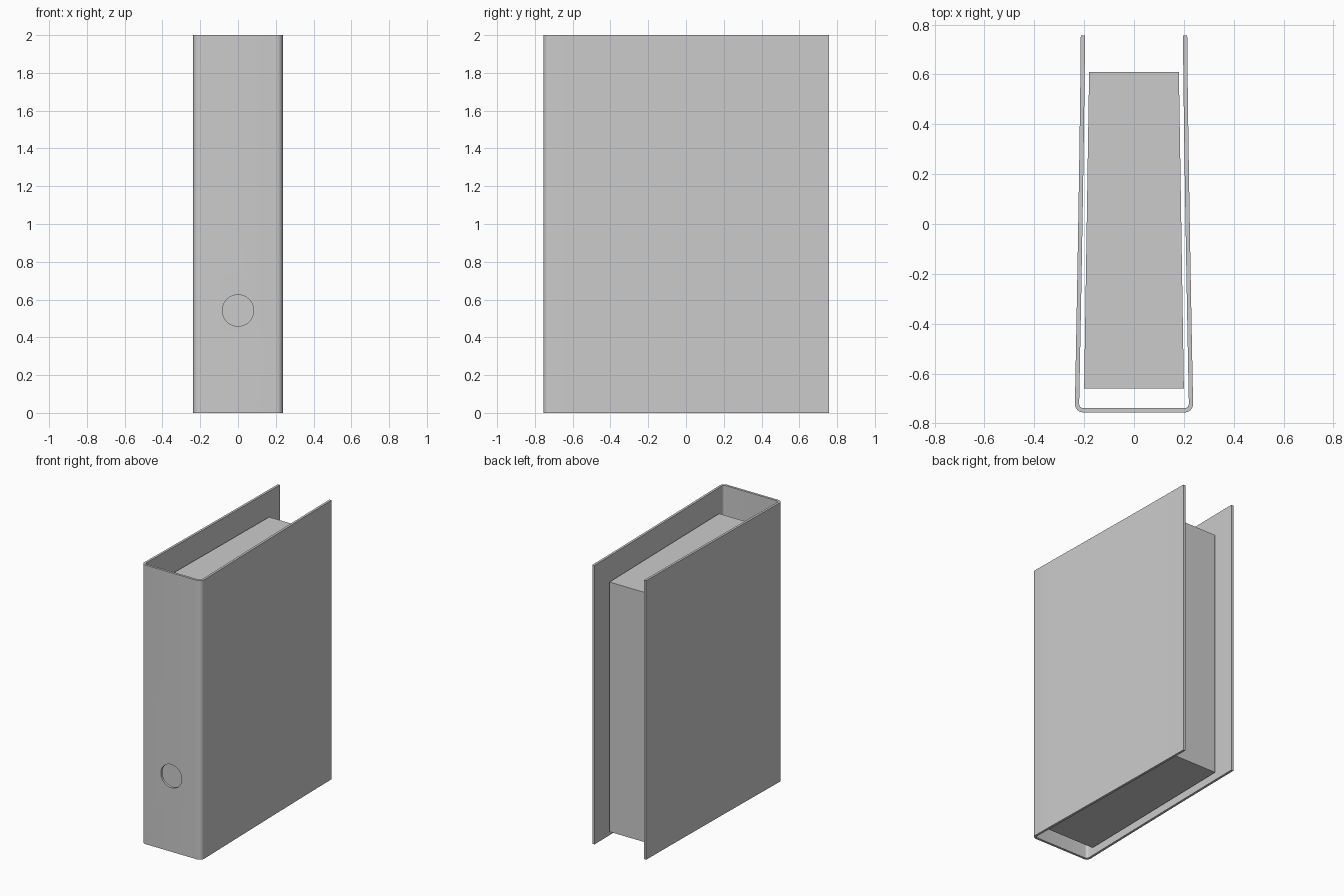
import bpy, bmesh
from math import sin, cos, pi

if "Cube" in bpy.data.objects:
    bpy.data.objects.remove(bpy.data.objects["Cube"])

THICK = 0.017


def add_object(name, bm):
    bmesh.ops.recalc_face_normals(bm, faces=bm.faces[:])
    mesh = bpy.data.meshes.new(name)
    bm.to_mesh(mesh)
    bm.free()
    obj = bpy.data.objects.new(name, mesh)
    bpy.context.collection.objects.link(obj)
    return obj


# Cover: half of the U-shaped centreline, mirrored, then raised and thickened
spine_y, back_y, corner, front_x = -0.747, 0.756, 0.025, 0.2285
half = []
steps = 12
for i in range(steps + 1):
    s = i / steps
    half.append((0.205 + (front_x - 0.205) * s ** 1.25,
                 back_y + (spine_y + corner - back_y) * s))
for i in range(1, 7):
    a = i / 6 * pi / 2
    half.append((front_x - corner + corner * cos(a),
                 spine_y + corner - corner * sin(a)))
path = half + [(-x, y) for x, y in reversed(half)]

bm = bmesh.new()
low = [bm.verts.new((x, y, 0)) for x, y in path]
high = [bm.verts.new((x, y, 2)) for x, y in path]
for i in range(len(path) - 1):
    bm.faces.new((low[i], low[i + 1], high[i + 1], high[i]))
cover = add_object("binder_cover", bm)
solid = cover.modifiers.new("thickness", 'SOLIDIFY')
solid.thickness = THICK
solid.offset = 0
solid.use_even_offset = True

# Finger hole through the spine
bpy.ops.mesh.primitive_cylinder_add(vertices=48, radius=0.083, depth=0.1,
                                    location=(0, spine_y, 0.542),
                                    rotation=(pi / 2, 0, 0))
cutter = bpy.context.object
cutter.name = "finger_hole_cutter"
cutter.hide_render = True
cut = cover.modifiers.new("finger_hole", 'BOOLEAN')
cut.operation = 'DIFFERENCE'
cut.solver = 'EXACT'
cut.object = cutter

bpy.ops.object.select_all(action='DESELECT')
cover.select_set(True)
bpy.context.view_layer.objects.active = cover
bpy.ops.object.convert(target='MESH')
bpy.ops.object.shade_smooth_by_angle(angle=pi / 6)
bpy.data.objects.remove(cutter, do_unlink=True)

# Paper block: tapered towards the open side
bm = bmesh.new()
outline = [(-0.2, -0.66), (0.2, -0.66), (0.18, 0.61), (-0.18, 0.61)]
base = bm.faces.new([bm.verts.new((x, y, 0.04)) for x, y in outline])
top = bmesh.ops.extrude_face_region(bm, geom=[base])
bmesh.ops.translate(bm, vec=(0, 0, 1.79),
                    verts=[v for v in top["geom"] if isinstance(v, bmesh.types.BMVert)])
if len(bm.faces) == 5:
    bm.faces.new([v for v in sorted(bm.verts, key=lambda v: v.index) if v.co.z < 0.1])
add_object("paper_block", bm)
